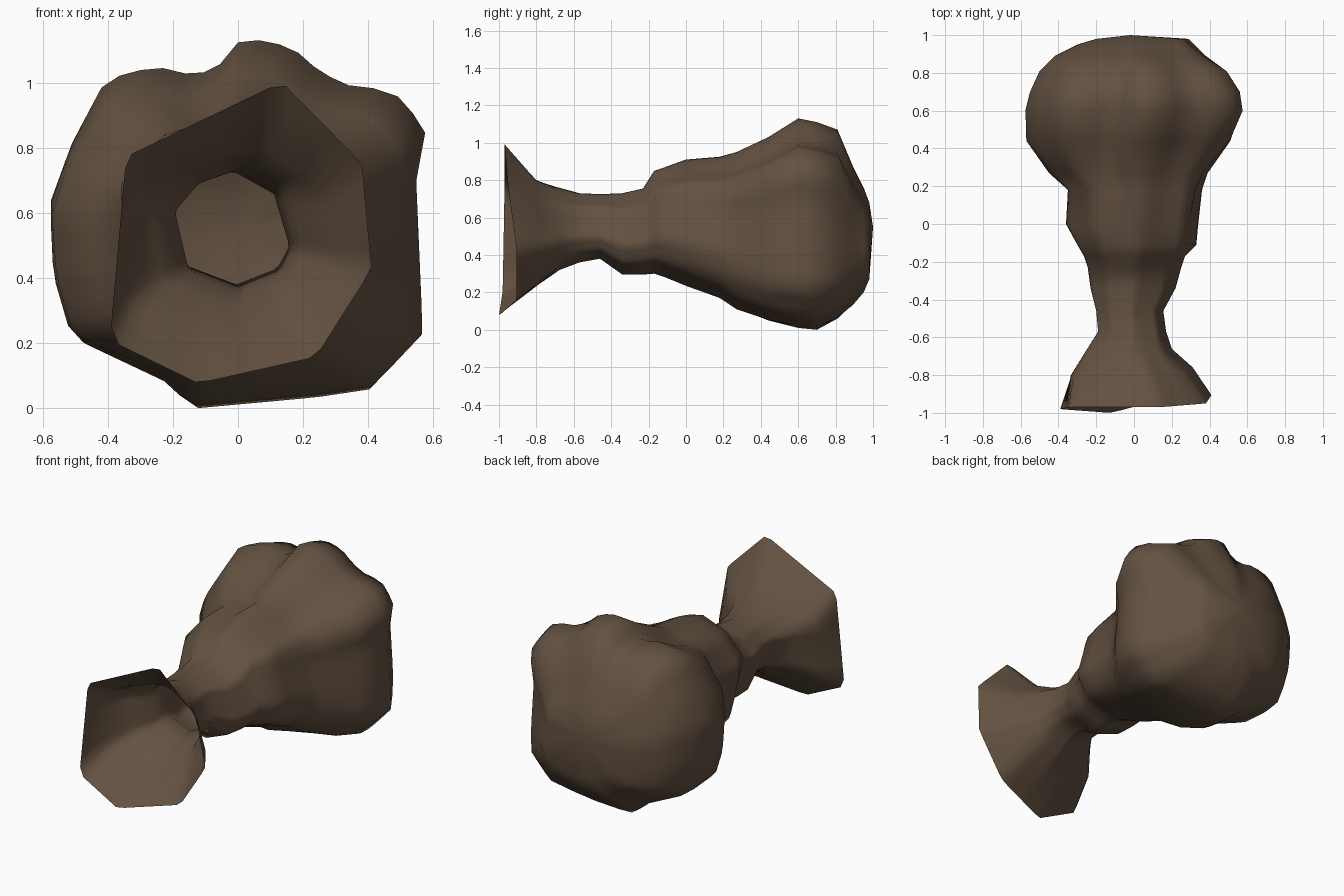
import bpy, bmesh, math
from mathutils import Vector

if "Cube" in bpy.data.objects:
    bpy.data.objects.remove(bpy.data.objects["Cube"])

N = 56  # points around each ring

# Outlines seen from the front: (x, z, forward/back shift)
MOUTH = [(.135, .99, 0), (.38, .745, .02), (.41, .425, .065), (.24, .16, .065),
         (-.12, .08, -.03), (-.39, .21, -.01), (-.34, .765, 0)]
THROAT = [(-.01, .73, 0), (.11, .66, 0), (.155, .5, 0), (.12, .43, 0), (0, .38, 0),
          (-.15, .44, 0), (-.19, .61, 0), (-.12, .69, 0)]
CHAMBER = [(.01, 1.13, 0), (.16, 1.10, 0), (.25, 1.02, 0), (.36, .97, 0), (.46, .975, 0),
           (.57, .85, 0), (.54, .69, 0), (.56, .22, 0), (.41, .06, 0), (.24, .035, 0),
           (-.15, 0, 0), (-.23, .08, 0), (-.51, .21, 0), (-.565, .4, 0), (-.575, .62, 0),
           (-.51, .8, 0), (-.405, 1.0, 0), (-.255, 1.04, 0), (-.13, 1.01, 0), (-.05, 1.05, 0)]


def normalise(pts):
    xs, zs = [p[0] for p in pts], [p[1] for p in pts]
    cx, cz = (max(xs) + min(xs)) / 2, (max(zs) + min(zs)) / 2
    hx, hz = (max(xs) - min(xs)) / 2, (max(zs) - min(zs)) / 2
    return [Vector(((p[0] - cx) / hx, (p[1] - cz) / hz, p[2])) for p in pts]


def sample(pts):
    """Resample an outline at N equal angles about its centre."""
    pts = normalise(pts)
    out = []
    for i in range(N):
        a = 2 * math.pi * i / N
        d = Vector((math.sin(a), math.cos(a)))
        for p, q in zip(pts, pts[1:] + pts[:1]):
            e = q - p
            den = d.x * e.y - d.y * e.x
            if abs(den) < 1e-9:
                continue
            t = (p.x * e.y - p.y * e.x) / den
            s = (p.x * d.y - p.y * d.x) / den
            if t > 0 and -1e-6 <= s <= 1 + 1e-6:
                out.append(p + e * s)
                break
    return out


mouth, throat, chamber = sample(MOUTH), sample(THROAT), sample(CHAMBER)

# Rings: y, x min, x max, z min, z max, blend (0 mouth, 1 throat, 2 chamber)
RINGS = [
    (-.97, -.39, .41, .08, .99, 0), (-.80, -.335, .31, .24, .80, .35),
    (-.68, -.26, .20, .32, .76, .7), (-.57, -.19, .17, .36, .73, 1),
    (-.46, -.20, .155, .38, .725, 1), (-.34, -.23, .22, .295, .73, 1),
    (-.23, -.245, .25, .295, .755, 1), (-.17, -.265, .27, .30, .85, 1),
    (-.11, -.30, .33, .28, .87, 1.1), (0, -.36, .34, .235, .91, 1.2),
    (.18, -.35, .36, .17, .925, 1.4), (.27, -.45, .39, .11, .95, 1.6),
    (.44, -.57, .51, .05, 1.03, 1.85), (.60, -.575, .575, .01, 1.13, 2),
    (.70, -.55, .56, 0, 1.11, 2), (.81, -.50, .49, .06, 1.07, 1.9),
    (.89, -.42, .38, .13, .88, 1.7), (.95, -.30, .32, .2, .76, 1.5),
    (.98, -.2, .29, .27, .68, 1.3),
]

# Rock shell: open at the mouth, closed at the back
bm = bmesh.new()
rows = []
for y, x0, x1, z0, z1, b in RINGS:
    pair = (mouth, throat, b) if b <= 1 else (throat, chamber, b - 1)
    ring = normalise([p.lerp(q, pair[2]) for p, q in zip(pair[0], pair[1])])
    rows.append([bm.verts.new(((x0 + x1) / 2 + p.x * (x1 - x0) / 2, y + p.z,
                               (z0 + z1) / 2 + p.y * (z1 - z0) / 2)) for p in ring])
for r, s in zip(rows, rows[1:]):
    for i in range(N):
        j = (i + 1) % N
        bm.faces.new((r[i], r[j], s[j], s[i]))
tip = bm.verts.new((-.02, 1.0, .55))
for i in range(N):
    bm.faces.new((rows[-1][i], rows[-1][(i + 1) % N], tip))
# Normals face outwards
bm.normal_update()
if tip.link_faces[0].normal.y < 0:
    bmesh.ops.reverse_faces(bm, faces=bm.faces[:])

mesh = bpy.data.meshes.new("cave_tunnel")
bm.to_mesh(mesh)
bm.free()
cave = bpy.data.objects.new("cave_tunnel", mesh)
bpy.context.collection.objects.link(cave)

rock = bpy.data.materials.new("brown rock")
rock.diffuse_color = (.125, .083, .053, 1)
rock.use_nodes = True
rock.node_tree.nodes["Principled BSDF"].inputs["Base Color"].default_value = rock.diffuse_color
mesh.materials.append(rock)

bpy.context.view_layer.objects.active = cave
cave.select_set(True)
bpy.ops.object.shade_smooth_by_angle(angle=math.radians(50))
